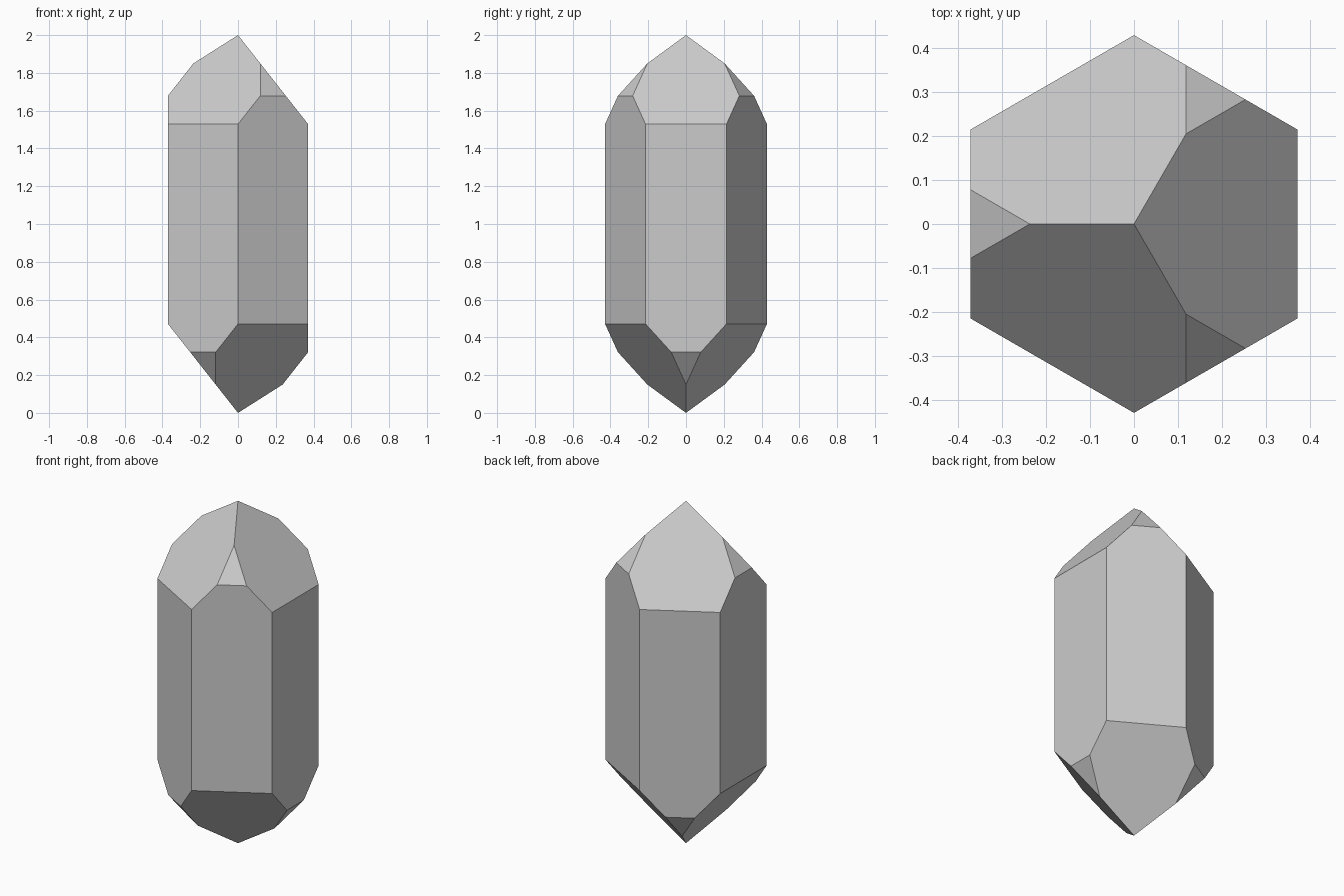
import bpy, bmesh, math
from mathutils import Vector

APOTHEM = 0.371      # centre to prism face
SLOPE = 1.27         # drop of a tip face per unit outward
HEIGHT = 2.0
SMALL_RISE = 0.15    # how far the small facets' planes pass beyond the tip

cube = bpy.data.objects.get("Cube")
if cube:
    bpy.data.objects.remove(cube, do_unlink=True)

# Pale grey mineral
mat = bpy.data.materials.new("pale_grey_crystal")
mat.use_nodes = True
colour = (0.6, 0.6, 0.6, 1)
mat.diffuse_color = colour
mat.node_tree.nodes["Principled BSDF"].inputs["Base Color"].default_value = colour

# Six-sided prism with points facing front and back
bm = bmesh.new()
radius = APOTHEM / math.cos(math.pi / 6)
ring = [bm.verts.new((radius * math.cos(a), radius * math.sin(a), 0))
        for a in (math.radians(30 + 60 * k) for k in range(6))]
base = bm.faces.new(ring)
walls = bmesh.ops.extrude_face_region(bm, geom=[base], use_keep_orig=True)
for v in walls["geom"]:
    if isinstance(v, bmesh.types.BMVert):
        v.co.z = HEIGHT
bmesh.ops.recalc_face_normals(bm, faces=bm.faces)


def cut(angle, end, rise):
    """Slice one sloping facet off the top (end=1) or bottom (end=-1)."""
    normal = Vector((SLOPE * math.cos(angle), SLOPE * math.sin(angle), end)).normalized()
    tip = Vector((0, 0, HEIGHT / 2 + end * (HEIGHT / 2 + rise)))
    geom = bm.verts[:] + bm.edges[:] + bm.faces[:]
    result = bmesh.ops.bisect_plane(bm, geom=geom, plane_co=tip, plane_no=normal,
                                    dist=1e-5, clear_outer=True)
    edges = [e for e in result["geom_cut"] if isinstance(e, bmesh.types.BMEdge)]
    bmesh.ops.holes_fill(bm, edges=edges, sides=0)


# Large facets meet at each tip; small facets trim the ridges between them
for end in (1, -1):
    for k in range(3):
        cut(math.radians(120 * k + (0 if end > 0 else 60)), end, 0)
    for k in range(3):
        cut(math.radians(120 * k + (60 if end > 0 else 0)), end, SMALL_RISE)

bmesh.ops.remove_doubles(bm, verts=bm.verts, dist=1e-4)
bmesh.ops.recalc_face_normals(bm, faces=bm.faces)
mesh = bpy.data.meshes.new("crystal")
bm.to_mesh(mesh)
bm.free()
mesh.materials.append(mat)
crystal = bpy.data.objects.new("crystal", mesh)
bpy.context.collection.objects.link(crystal)
